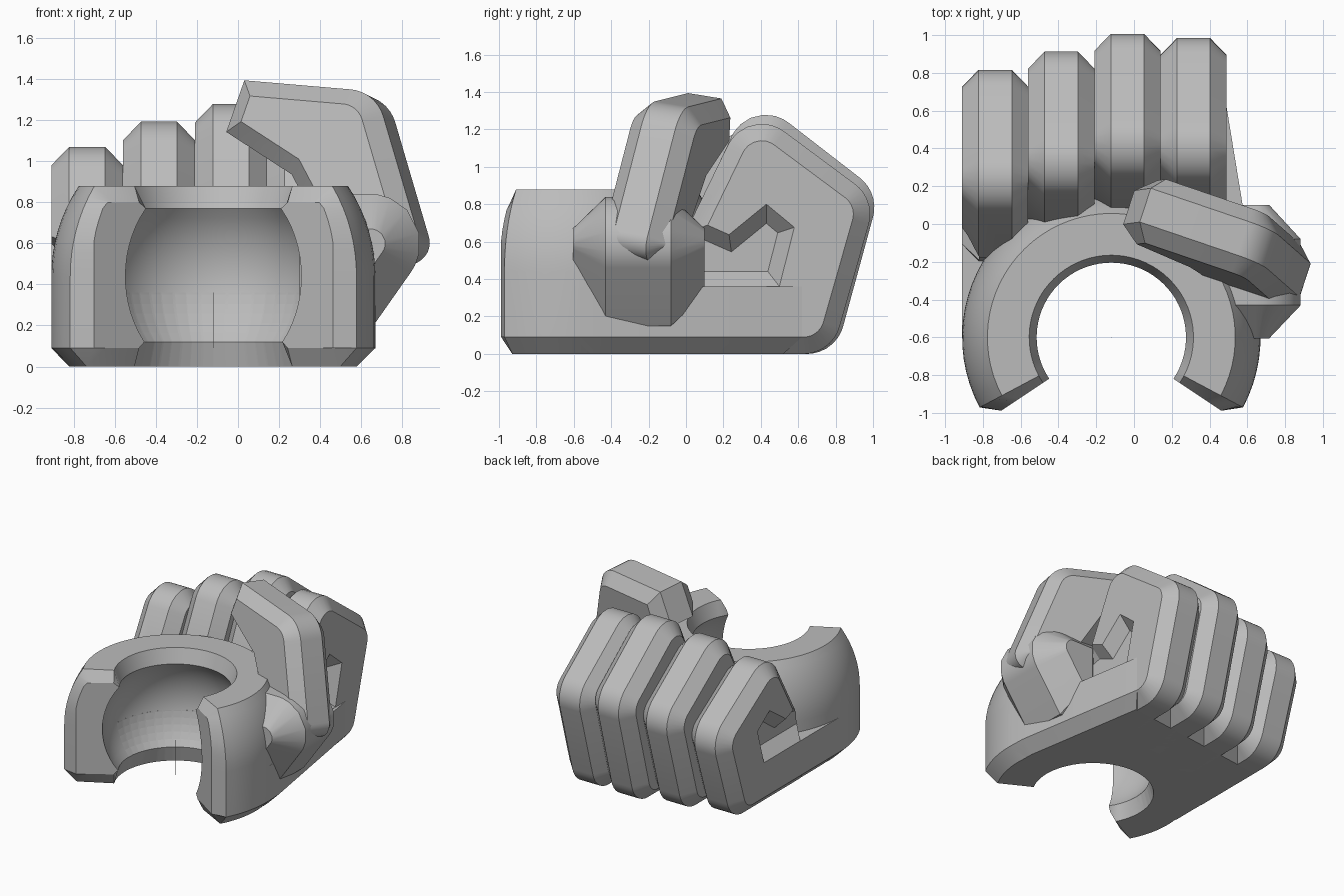
import bpy, bmesh, math
from mathutils import Vector

cube = bpy.data.objects.get("Cube")
if cube:
    bpy.data.objects.remove(cube, do_unlink=True)

grey = bpy.data.materials.new("plain grey")
grey.use_nodes = True
grey.diffuse_color = (0.5, 0.5, 0.5, 1)
grey.node_tree.nodes["Principled BSDF"].inputs["Base Color"].default_value = (0.5, 0.5, 0.5, 1)


def outline(corners, inset=0.0, steps=7):
    """Counter-clockwise corners (x, y, radius), moved inward and rounded."""
    pts = [Vector(c[:2]) for c in corners]
    moved = []
    for i, p in enumerate(pts):
        a = (p - pts[i - 1]).normalized()
        b = (pts[(i + 1) % len(pts)] - p).normalized()
        na, nb = Vector((-a.y, a.x)), Vector((-b.y, b.x))
        moved.append(p + (na + nb) * inset / (1 + na.dot(nb)))
    loop = []
    for i, p in enumerate(moved):
        r = corners[i][2]
        if r == 0:
            loop.append(p)
            continue
        r = max(r - inset, 0.015)
        a = (moved[i - 1] - p).normalized()
        b = (moved[(i + 1) % len(moved)] - p).normalized()
        half = a.angle(b) / 2
        centre = p + (a + b).normalized() * r / math.sin(half)
        run = r / math.tan(half)
        start, end = p + a * run - centre, p + b * run - centre
        for k in range(steps + 1):
            loop.append(centre + start.lerp(end, k / steps).normalized() * r)
    return loop


def loft(name, sections, closed=False):
    """Skin a row of matching loops into one solid."""
    bm = bmesh.new()
    rows = [[bm.verts.new(p) for p in s] for s in sections]
    n = len(rows[0])
    pairs = list(zip(rows, rows[1:] + rows[:1])) if closed else list(zip(rows, rows[1:]))
    for low, high in pairs:
        for i in range(n):
            j = (i + 1) % n
            bm.faces.new((low[i], low[j], high[j], high[i]))
    if not closed:
        bm.faces.new(rows[0])
        bm.faces.new(rows[-1])
    bmesh.ops.remove_doubles(bm, verts=bm.verts, dist=0.0005)
    bmesh.ops.recalc_face_normals(bm, faces=bm.faces)
    mesh = bpy.data.meshes.new(name)
    bm.to_mesh(mesh)
    bm.free()
    mesh.materials.append(grey)
    obj = bpy.data.objects.new(name, mesh)
    bpy.context.collection.objects.link(obj)
    return obj


def prism(name, corners, levels, place):
    """Chamfered prism: levels are (position, inset), place maps to 3D."""
    return loft(name, [[place(p.x, p.y, t) for p in outline(corners, d)] for t, d in levels])


def cut(obj, cutter):
    mod = obj.modifiers.new("cut", "BOOLEAN")
    mod.operation = "DIFFERENCE"
    mod.solver = "EXACT"
    mod.object = cutter
    cutter.hide_render = True
    cutter.hide_set(True)


# Grip ring: spherical socket inside, rounded shoulder outside
CX, CY, MID = -0.12, -0.6, 0.44


def arc(radius, z0, z1, n):
    zs = [z0 + (z1 - z0) * k / n for k in range(n + 1)]
    return [(math.sqrt(radius ** 2 - (z - MID) ** 2), z) for z in zs]


def spin(profile, angle):
    a = math.radians(angle)
    return [Vector((CX + r * math.cos(a), CY + r * math.sin(a), z)) for r, z in profile]


outer = [(0.70, 0), (0.79, 0.09)] + arc(0.79, MID, 0.88, 8)
inner = [(0.435, 0.88)] + arc(0.515, 0.77, 0.12, 14) + [(0.435, 0)]
clamp = lambda z: min(max(z, 0.09), 0.80)
jamb = [(min(r - 0.07, 0.70), clamp(z)) for r, z in outer]
jamb += [(min(r, 0.515), clamp(z)) for r, z in inner]
turns = [-28 + 236 * k / 48 for k in range(49)]
loft("grip_ring", [spin(jamb, -33.7)] + [spin(outer + inner, t) for t in turns] + [spin(jamb, 213.7)])

# Palm slab with its bottom chamfer, hollowed by the socket
palm = prism("palm", [(-0.91, -0.6, 0), (0.67, -0.6, 0), (0.665, -0.45, 0), (0.49, 0.62, 0), (-0.91, 0.44, 0)],
             [(0.0, 0.09), (0.09, 0.0), (0.36, 0.0)], lambda x, y, z: Vector((x, y, z)))
bore_profile = [(0.001, 0.95), (0.435, 0.95)] + inner[:-1] + [(0.435, 0), (0.44, -0.05), (0.001, -0.05)]
bore = loft("socket_cutter", [spin(bore_profile, 7.5 * k) for k in range(48)], closed=True)
cut(palm, bore)

# Four curled fingers
curl = [(-0.05, 0, 0), (0.80, 0, 0.2), (1.035, 0.86, 0.2), (0.35, 1.39, 0.2), (0.0, 0.64, 0)]
hollow = [(-0.25, 0.36, 0), (0.52, 0.36, 0), (0.60, 0.69, 0), (0.45, 0.82, 0),
          (0.25, 0.65, 0), (0.12, 0.71, 0), (-0.25, 0.62, 0)]
fingers = [("little_finger", -0.735, -0.18, 0.83, -1), ("ring_finger", -0.385, -0.09, 0.93, 0),
           ("middle_finger", -0.035, 0.0, 1.0, 0), ("index_finger", 0.315, -0.02, 0.96, 1)]
for name, x, dy, tall, side in fingers:
    body = [(y + dy, z * tall, r) for y, z, r in curl]
    place = lambda y, z, t: Vector((x + t, y, z))
    finger = prism(name, body, [(-0.175, 0.09), (-0.088, 0), (0.088, 0), (0.175, 0.09)], place)
    if side:
        pocket = [(y + dy, 0.36 + (z - 0.36) * tall, r) for y, z, r in hollow]
        cutter = prism(name + "_hollow_cutter", pocket,
                       [(side * 0.185, -0.008), (side * 0.085, 0.08)], place)
        cut(finger, cutter)

# Thumb: bent and chamfered, leaning across the fist
u = Vector((0.94, -0.32, -0.08)).normalized()
v = Vector((0.12, 0.12, 0.98)).normalized()
n = u.cross(v).normalized()
tip = Vector((0.06, 0.10, 1.38))
bend = [(-0.06, -0.26, 0), (0.30, -0.44, 0), (0.52, -0.75, 0), (0.72, -0.95, 0),
        (1.01, -0.74, 0.1), (0.68, 0, 0.2), (0, 0, 0)]
prism("thumb", bend, [(-0.18, 0.085), (-0.095, 0), (0.095, 0), (0.18, 0.085)],
      lambda a, b, t: tip + u * a + v * b + n * t)

# Thumb base: rounded wedge with tapering ends
wedge = [(0.3, 0.15, 0), (0.625, 0.15, 0), (1.11, 0.84, 0.24), (0.3, 0.84, 0)]
prism("thumb_base", wedge, [(-0.605, 0.17), (-0.43, 0), (-0.08, 0), (0.1, 0.17)],
      lambda a, b, t: Vector((a, t, b)))

# Smooth the curves, keep the chamfers crisp
bpy.ops.object.select_all(action="DESELECT")
for obj in bpy.context.collection.objects:
    if obj.type == "MESH" and not obj.hide_render:
        obj.select_set(True)
        bpy.context.view_layer.objects.active = obj
bpy.ops.object.shade_smooth_by_angle(angle=math.radians(28))
